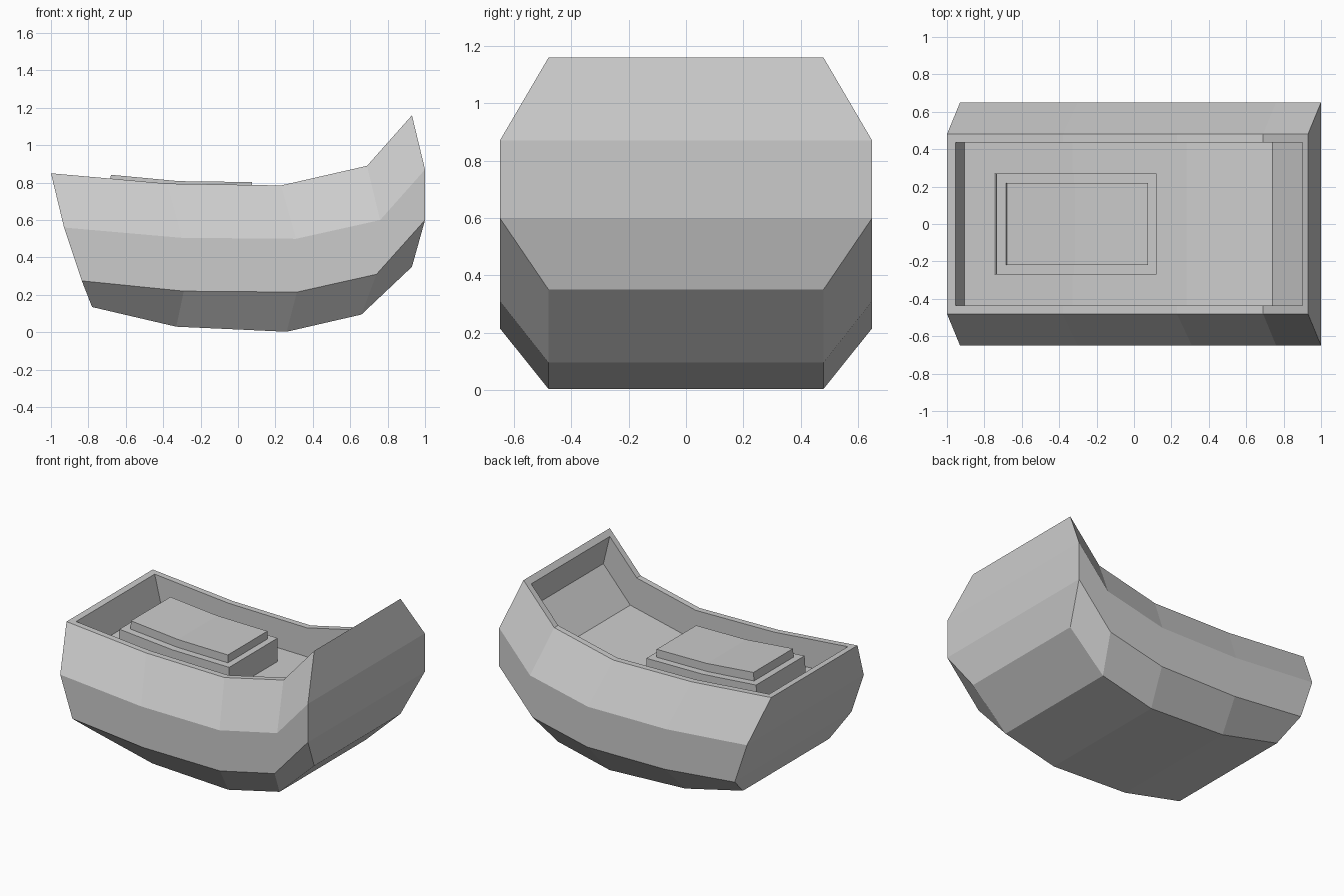
import bpy, bmesh

if "Cube" in bpy.data.objects:
    bpy.data.objects.remove(bpy.data.objects["Cube"])

# Side-view outlines (x, z) at five stations, for each level of the hull
BOTTOM = [(-.78, .135), (-.33, .03), (.26, .003), (.66, .095), (.93, .35)]
LOWER = [(-.835, .275), (-.29, .22), (.315, .215), (.74, .31), (1, .60)]
UPPER = [(-.93, .56), (-.30, .505), (.31, .50), (.76, .60), (1, .87)]
RIM = [(-1, .85), (-.38, .795), (.23, .785), (.69, .89), (.93, 1.16)]
LIP = [(-.955, .846)] + RIM[1:4] + [(.90, 1.126)]
FLOOR = [(x + .05, z - .205) for x, z in LIP]


def loft(name, levels):
    """Symmetric solid: each level is (half width, side outline), listed around the section."""
    bm = bmesh.new()
    n = len(levels[0][1])
    rings = []
    for i in range(n):
        right = [bm.verts.new((line[i][0], -w, line[i][1])) for w, line in levels]
        left = [bm.verts.new((line[i][0], w, line[i][1])) for w, line in levels]
        rings.append(right + left[::-1])
    m = len(rings[0])
    for a, b in zip(rings, rings[1:]):
        for j in range(m):
            k = (j + 1) % m
            bm.faces.new((a[j], a[k], b[k], b[j]))
    # End caps, one strip per pair of levels
    for r in (rings[0], rings[-1]):
        for j in range(len(levels) - 1):
            bm.faces.new((r[j], r[j + 1], r[m - 2 - j], r[m - 1 - j]))
    bmesh.ops.recalc_face_normals(bm, faces=bm.faces)
    mesh = bpy.data.meshes.new(name)
    bm.to_mesh(mesh)
    bm.free()
    obj = bpy.data.objects.new(name, mesh)
    bpy.context.collection.objects.link(obj)
    return obj


# Curved tub with a recessed top and raised end
loft("hull", [(.48, BOTTOM), (.65, LOWER), (.65, UPPER),
              (.48, RIM), (.437, LIP), (.437, FLOOR)])

# Two stacked pads following the curve of the floor
loft("lower_pad", [(.27, [(-.748, .615), (-.33, .58), (.12, .572)]),
                   (.27, [(-.735, .787), (-.32, .752), (.12, .747)])])
loft("upper_pad", [(.22, [(-.684, .775), (-.32, .745), (.075, .74)]),
                   (.22, [(-.68, .842), (-.315, .808), (.075, .803)])])
